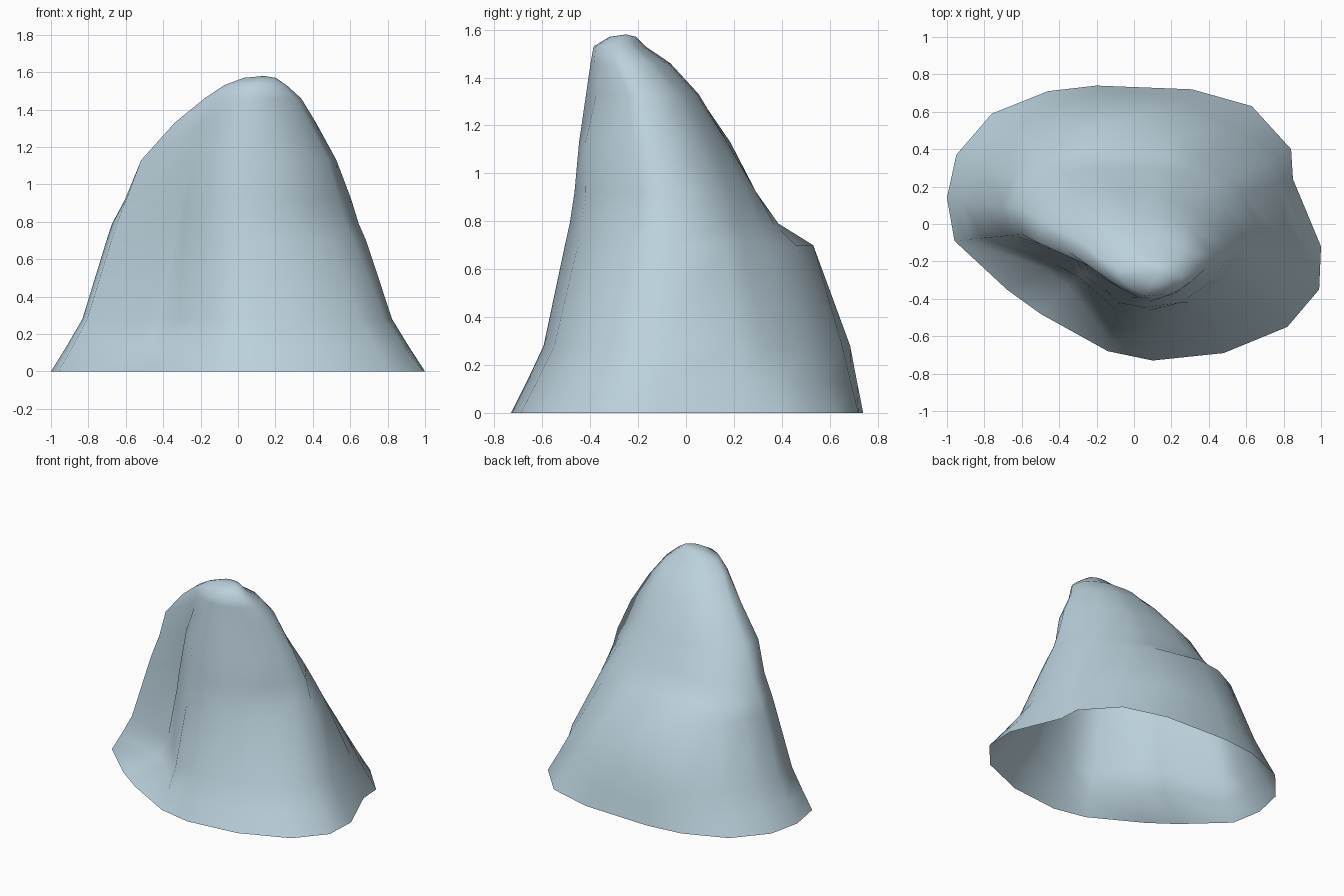
import bpy, bmesh
from math import atan2, cos, sin
from mathutils import Vector

# Footprint outline, counter-clockwise from the right-hand corner
base = [(1, -.12), (.85, .24), (.84, .40), (.63, .63), (.31, .72), (-.2, .74),
        (-.46, .71), (-.76, .59), (-.95, .37), (-1, .14), (-.96, -.09), (-.68, -.35),
        (-.5, -.48), (-.14, -.68), (.10, -.73), (.48, -.69), (.82, -.55), (.99, -.35)]
angles = [atan2(y, x) for x, y in base]
GULLY = (11, 12)  # outline directions that run up the front-left gully

# Horizontal slices: centre, then a radius for each outline direction
slices = [
    ((0, 0, .28), [.83, .80, .78, .73, .71, .71, .75, .82, .85, .84, .81, .47, .43, .57, .60, .67, .78, .83]),
    ((0, 0, .70), [.69, .60, .55, .50, .50, .55, .60, .66, .69, .71, .68, .38, .41, .47, .51, .55, .61, .66]),
    ((0, 0, .79), [.65, .55, .50, .43, .40, .40, .46, .56, .64, .68, .65, .37, .40, .46, .49, .53, .57, .61]),
    ((0, 0, .92), [.61, .47, .42, .36, .32, .30, .35, .45, .54, .61, .60, .36, .38, .44, .47, .51, .54, .57]),
    ((0, -.05, 1.13), [.53, .37, .33, .27, .24, .23, .28, .35, .44, .50, .52, .31, .32, .38, .40, .45, .48, .51]),
    ((.04, -.12, 1.33), [.38, .29, .26, .21, .18, .18, .20, .25, .31, .36, .38, .27, .26, .28, .30, .31, .33, .36]),
    ((.06, -.22, 1.46), [.28, .25, .22, .19, .16, .16, .18, .21, .23, .24, .24, .20, .18, .175, .18, .20, .23, .26]),
]


def ring(centre, radii):
    c = Vector(centre)
    return [c + Vector((r * cos(a), r * sin(a), 0)) for r, a in zip(radii, angles)]


rings = [[Vector((x, y, 0)) for x, y in base]] + [ring(c, r) for c, r in slices]

# Flared foot, with a flatter ledge in the gully
foot = []
for i, (a, b) in enumerate(zip(rings[0], rings[1])):
    p = a.lerp(b, .8 if i in GULLY else .48)
    p.z = .13
    foot.append(p)
rings.insert(1, foot)

# Rounded summit
top = slices[-1][1]
rings.append(ring((.08, -.27, 1.53), [r * .65 for r in top]))
rings.append(ring((.11, -.26, 1.57), [r * .33 for r in top]))

# Skin the slices, leaving the underside open
bm = bmesh.new()
loops = [[bm.verts.new(p) for p in r] for r in rings]
n = len(base)
for lo, hi in zip(loops, loops[1:]):
    for i in range(n):
        j = (i + 1) % n
        bm.faces.new((lo[i], lo[j], hi[j], hi[i]))
tip = bm.verts.new((.14, -.25, 1.58))
for i in range(n):
    bm.faces.new((loops[-1][i], loops[-1][(i + 1) % n], tip))

mesh = bpy.data.meshes.new("rock_peak")
bm.to_mesh(mesh)
bm.free()
mesh.shade_smooth()
rock = bpy.data.objects.new("rock_peak", mesh)
bpy.context.collection.objects.link(rock)

# Pale blue-grey stone
stone = bpy.data.materials.new("stone")
stone.diffuse_color = (.50, .64, .72, 1)
mesh.materials.append(stone)
